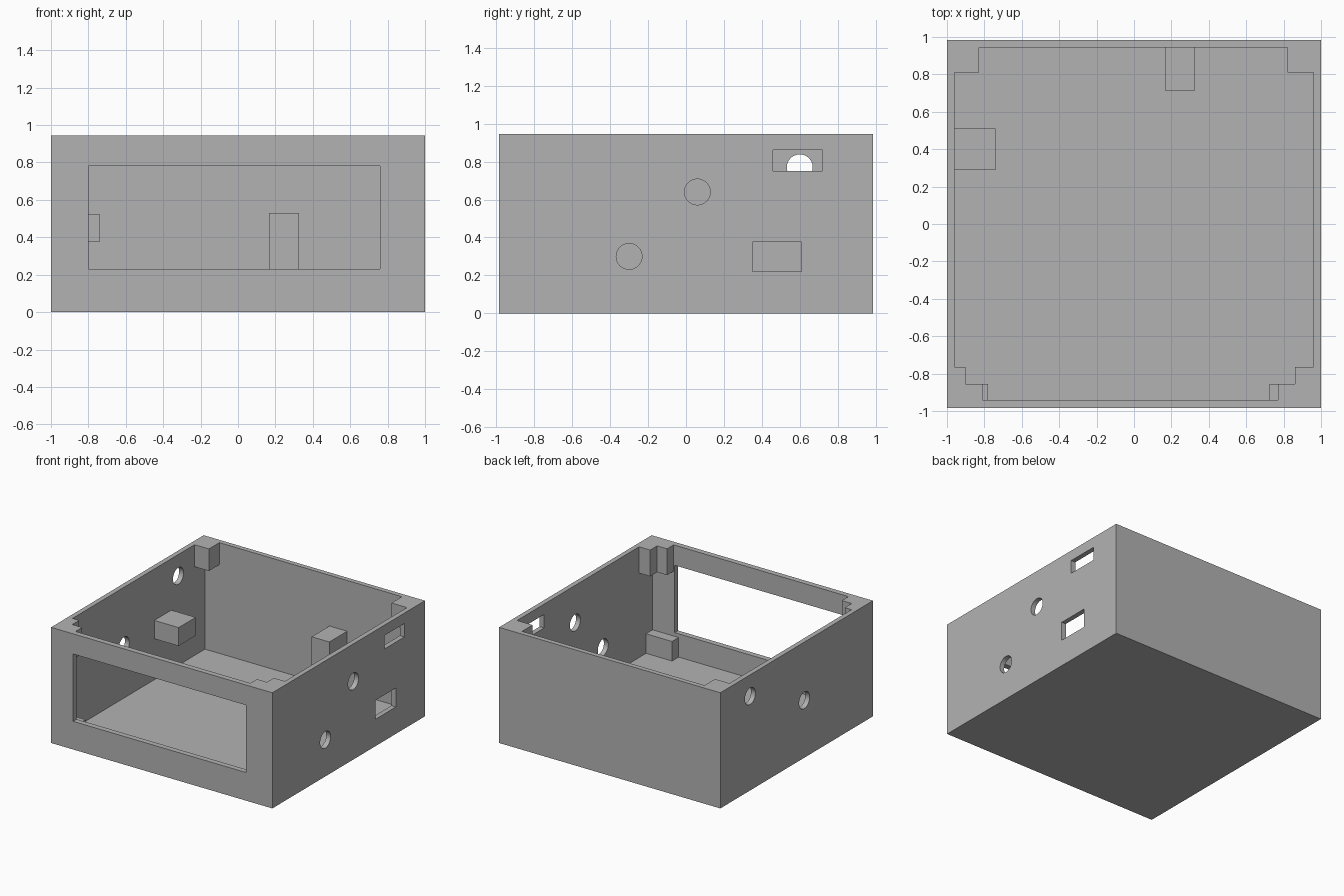
import bpy
import bmesh
from mathutils import Matrix

if "Cube" in bpy.data.objects:
    bpy.data.objects.remove(bpy.data.objects["Cube"], do_unlink=True)

grey = bpy.data.materials.new("plain_grey")
grey.use_nodes = True
colour = (0.45, 0.45, 0.45, 1)
grey.diffuse_color = colour
grey.node_tree.nodes["Principled BSDF"].inputs["Base Color"].default_value = colour

WALL_X, FRONT_Y, BACK_Y = 0.96, -0.94, 0.945   # inner wall faces
FLOOR, TOP = 0.04, 0.945


def finish(name, bm):
    bmesh.ops.recalc_face_normals(bm, faces=bm.faces)
    mesh = bpy.data.meshes.new(name)
    bm.to_mesh(mesh)
    bm.free()
    mesh.materials.append(grey)
    obj = bpy.data.objects.new(name, mesh)
    bpy.context.collection.objects.link(obj)
    return obj


def prism(name, outline, z0, z1):
    """Extrude a flat outline from z0 up to z1."""
    bm = bmesh.new()
    face = bm.faces.new([bm.verts.new((x, y, z0)) for x, y in outline])
    side = bmesh.ops.extrude_face_region(bm, geom=[face])["geom"]
    top = [v for v in side if isinstance(v, bmesh.types.BMVert)]
    bmesh.ops.translate(bm, verts=top, vec=(0, 0, z1 - z0))
    return finish(name, bm)


def box(name, x0, x1, y0, y1, z0, z1):
    return prism(name, [(x0, y0), (x1, y0), (x1, y1), (x0, y1)], z0, z1)


def side_hole(name, x, y, z):
    bm = bmesh.new()
    bmesh.ops.create_cone(bm, cap_ends=True, segments=48, radius1=0.068,
                          radius2=0.068, depth=0.2,
                          matrix=Matrix.Translation((x, y, z)) @ Matrix.Rotation(1.570796, 4, "Y"))
    return finish(name, bm)


# Open tray with its window, slots and round holes cut through the walls
tray = box("enclosure_tray", -1, 1, -0.985, 0.985, 0, TOP)
cutters = [
    box("cavity", -WALL_X, WALL_X, FRONT_Y, BACK_Y, FLOOR, 1.2),
    box("front_window", -0.8, 0.76, -1.1, -0.85, 0.23, 0.78),
    box("upper_slot", 0.9, 1.1, 0.46, 0.72, 0.75, 0.86),
    box("lower_slot", 0.9, 1.1, 0.35, 0.61, 0.22, 0.375),
    side_hole("hole_a", 1, 0.06, 0.64),
    side_hole("hole_b", 1, -0.3, 0.3),
    side_hole("hole_c", -1, 0.6, 0.77),
    side_hole("hole_d", -1, -0.1, 0.47),
]
bpy.context.view_layer.objects.active = tray
for cutter in cutters:
    cutter.hide_render = True
    mod = tray.modifiers.new(cutter.name, "BOOLEAN")
    mod.operation = "DIFFERENCE"
    mod.solver = "EXACT"
    mod.object = cutter
    bpy.ops.object.modifier_apply(modifier=mod.name)
for cutter in cutters:
    bpy.data.objects.remove(cutter, do_unlink=True)

# Corner tabs under the rim and support blocks on the floor
for side, s, outer, inner, foot, back in (("right", -1, 0.90, 0.81, 0.78, 0.83),
                                          ("left", 1, 0.86, 0.77, 0.725, 0.82)):
    w = s * WALL_X
    prism(f"front_{side}_tab", [(w, FRONT_Y), (w, -0.765), (s * outer, -0.765),
                                (s * outer, -0.855), (s * inner, -0.855),
                                (s * inner, FRONT_Y)], 0.73, TOP)
    box(f"back_{side}_tab", *sorted((w, s * back)), 0.81, BACK_Y, 0.765, TOP)
    box(f"front_{side}_foot", *sorted((w, s * foot)), FRONT_Y, -0.855, FLOOR, 0.2)

# Mounting blocks on the walls
box("side_block", -WALL_X, -0.74, 0.29, 0.51, 0.375, 0.525)
box("back_block", 0.165, 0.325, 0.715, BACK_Y, FLOOR, 0.53)
